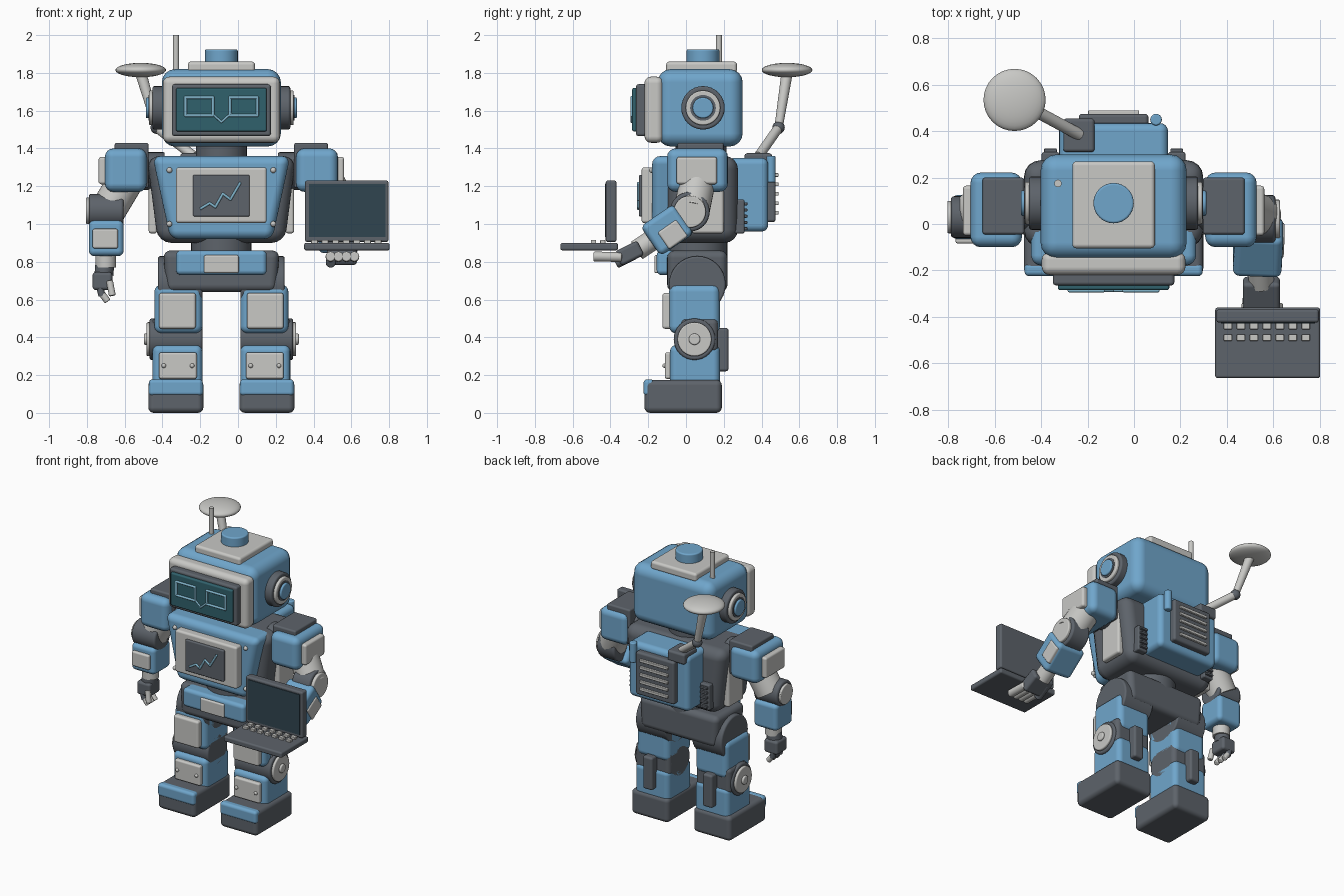
import bpy, bmesh, math
from mathutils import Matrix, Vector

old = bpy.data.objects.get("Cube")
if old:
    bpy.data.objects.remove(old)


def material(name, r, g, b):
    m = bpy.data.materials.new(name)
    m.use_nodes = True
    m.diffuse_color = (r, g, b, 1)
    m.node_tree.nodes["Principled BSDF"].inputs["Base Color"].default_value = (r, g, b, 1)
    return m


blue = material("sky blue", .16, .38, .60)
light = material("light grey", .58, .58, .56)
dark = material("dark grey", .11, .125, .145)
teal = material("screen teal", .03, .12, .15)
glow = material("pale blue line", .22, .46, .60)
glass = material("laptop glass", .03, .06, .08)
MID = -.088  # the body's own mirror plane


def finish(name, mat, bm, bevel):
    bmesh.ops.recalc_face_normals(bm, faces=bm.faces)
    mesh = bpy.data.meshes.new(name)
    bm.to_mesh(mesh)
    bm.free()
    mesh.materials.append(mat)
    ob = bpy.data.objects.new(name, mesh)
    bpy.context.collection.objects.link(ob)
    bpy.ops.object.select_all(action='DESELECT')
    ob.select_set(True)
    bpy.context.view_layer.objects.active = ob
    if bevel:
        for poly in mesh.polygons:
            poly.use_smooth = True
        mod = ob.modifiers.new("rounding", 'BEVEL')
        mod.width, mod.segments, mod.harden_normals = bevel, 4, True
        mod.limit_method, mod.angle_limit = 'ANGLE', math.radians(35)
    else:
        bpy.ops.object.shade_smooth_by_angle(angle=math.radians(40))
    return ob


def box(name, mat, xs, ys, zs, bevel=.012, taper=1):
    """Rounded box from three ranges; taper narrows its lower end in x."""
    bm = bmesh.new()
    bmesh.ops.create_cube(bm, size=1)
    for v in bm.verts:
        w = taper if v.co.z < 0 else 1
        v.co = [sum(r) / 2 + c * abs(r[1] - r[0]) * k
                for r, c, k in zip((xs, ys, zs), v.co, (w, 1, 1))]
    return finish(name, mat, bm, bevel)


def frame(a, b):
    """Matrix whose z runs from a to b and whose x stays near world x."""
    a, b = Vector(a), Vector(b)
    z = (b - a).normalized()
    x = Vector((1, 0, 0)) if abs(z.x) < .95 else Vector((0, 1, 0))
    x = (x - z * x.dot(z)).normalized()
    rot = Matrix((x, z.cross(x), z)).transposed().to_4x4()
    return Matrix.Translation((a + b) / 2) @ rot, (b - a).length


def rod(name, mat, a, b, r, bevel=0, end=None):
    m, length = frame(a, b)
    bm = bmesh.new()
    bmesh.ops.create_cone(bm, cap_ends=True, segments=32, radius1=r,
                          radius2=end or r, depth=length, matrix=m)
    return finish(name, mat, bm, bevel)


def beam(name, mat, a, b, width, depth, bevel=.012):
    m, length = frame(a, b)
    bm = bmesh.new()
    bmesh.ops.create_cube(bm, size=1, matrix=m @ Matrix.Diagonal((width, depth, length, 1)))
    return finish(name, mat, bm, bevel)


def ball(name, mat, at, size):
    bm = bmesh.new()
    bmesh.ops.create_uvsphere(bm, u_segments=32, v_segments=16, radius=1,
                              matrix=Matrix.Translation(at) @ Matrix.Diagonal((*size, 1)))
    return finish(name, mat, bm, 0)


def line(name, mat, y, points, thick, closed=False):
    """Raised line drawn on a front-facing panel, points given in x and z."""
    ends = points[1:] + points[:1] if closed else points[1:]
    for a, b in zip(points, ends):
        rod(name, mat, (a[0], y, a[1]), (b[0], y, b[1]), thick)
        ball(name + "_joint", mat, (b[0], y, b[1]), (thick,) * 3)


def span(half):
    return (MID - half, MID + half)


# Head, face and top
box("head", blue, span(.315), (-.15, .30), (1.41, 1.82), .07)
box("face_frame", light, span(.31), (-.22, -.12), (1.43, 1.78), .035)
box("face_bezel", dark, span(.262), (-.265, -.2), (1.465, 1.74), .015)
box("face_screen", teal, span(.24), (-.285, -.25), (1.49, 1.72), .01)
for s in (-1, 1):
    x0, x1 = MID + s * .045, MID + s * .19
    line("eye_frame", glow, -.287, [(x0, 1.575), (x1, 1.575), (x1, 1.67), (x0, 1.67)], .008, True)
line("nose_bridge", glow, -.287, [(MID - .05, 1.585), (MID, 1.54), (MID + .05, 1.585)], .006)
box("head_plate", light, span(.178), (-.105, .27), (1.80, 1.86), .018)
rod("top_button", blue, (MID, .09, 1.85), (MID, .09, 1.925), .087, .01)
rod("antenna", light, (-.328, .175, 1.78), (-.328, .175, 2), .016)
rod("neck", dark, (MID, .08, 1.33), (MID, .08, 1.43), .135, .01)

# Torso with chest display
box("torso", dark, span(.395), (-.1, .275), (.9, 1.36), .07, .85)
box("chest_shell", blue, span(.365), (-.18, .02), (.92, 1.36), .045, .74)
box("chest_plate", light, span(.24), (-.235, -.15), (1.005, 1.3), .015)
box("chest_screen", dark, span(.15), (-.25, -.2), (1.04, 1.26), .008)
line("chest_graph", glow, -.252,
     [(-.2, 1.08), (-.15, 1.11), (-.12, 1.09), (-.08, 1.16), (-.04, 1.13), (.01, 1.215)], .007)
rod("waist", dark, (MID, .06, .82), (MID, .06, .93), .16)

# Pelvis and belt
box("pelvis", dark, span(.308), (-.1, .22), (.64, .86), .04, .95)
box("belt", blue, span(.24), (-.155, -.05), (.73, .86), .025)
box("buckle", light, span(.092), (-.168, -.13), (.74, .835), .01)

# Backpack with vent
box("backpack", blue, span(.235), (.22, .435), (.96, 1.35), .035)
box("vent_panel", dark, span(.15), (.4, .475), (1.01, 1.31), .015)
for i in range(5):
    z = 1.06 + i * .05
    box("vent_slat", light, span(.11), (.46, .49), (z - .01, z + .01), .005)
rod("pack_valve", blue, (.095, .45, 1.22), (.095, .45, 1.36), .025, .008)

# Dish on a jointed mast
mast = [(-.235, .385, 1.36), (-.43, .49, 1.51), (-.515, .535, 1.8)]
box("dish_mount", dark, (-.305, -.17), (.31, .455), (1.3, 1.375), .015)
rod("mast_lower", light, mast[0], mast[1], .026)
ball("mast_joint", dark, mast[1], (.033,) * 3)
rod("mast_upper", light, mast[1], mast[2], .022, end=.03)
ball("dish", light, (-.515, .535, 1.815), (.134, .134, .038))

# Everything that repeats on both sides
for s, side in ((-1, "right_"), (1, "left_")):
    def x(*us):
        return tuple(MID + s * u for u in us)

    def axle(name, mat, u0, u1, y, z, r, bevel=.008):
        rod(side + name, mat, (*x(u0), y, z), (*x(u1), y, z), r, bevel)

    def part(name, mat, us, ys, zs, bevel=.012, taper=1):
        box(side + name, mat, x(*us), ys, zs, bevel, taper)

    # ears
    axle("ear_base", dark, .29, .365, .09, 1.615, .115, .012)
    axle("ear_ring", light, .34, .383, .09, 1.615, .092)
    axle("ear_recess", dark, .37, .386, .09, 1.615, .068, 0)
    axle("ear_cap", blue, .37, .4, .09, 1.615, .055)
    # torso sides, bolts and rear louvres
    part("side_panel", light, (.34, .385), (.03, .2), (.95, 1.3), .015)
    for z in (1, 1.285):
        ball(side + "chest_bolt", light, (*x(.275), -.18, z), (.015,) * 3)
    part("louvre", dark, (.235, .31), (.25, .31), (.95, 1.13), .01)
    for i in range(5):
        z = .975 + i * .033
        part("louvre_slat", dark, (.245, .3), (.3, .325), (z - .008, z + .008), .004)
    # shoulders
    axle("shoulder_joint", dark, .3, .42, .07, 1.28, .1)
    part("shoulder", blue, (.395, .617), (-.1, .222), (1.17, 1.4), .045)
    part("shoulder_strap", dark, (.385, .565), (-.045, .2), (1.19, 1.43), .012)
    part("shoulder_plate", light, (.59, .65), (-.05, .165), (1.21, 1.355), .015)
    # legs
    axle("hip", dark, .1, .335, .06, .68, .15, .012)
    part("thigh", blue, (.1, .355), (-.09, .18), (.42, .68), .04)
    part("thigh_plate", light, (.135, .33), (-.125, -.07), (.445, .635), .015)
    axle("knee", dark, .1, .38, .045, .39, .11, .012)
    part("knee_block", dark, (.1, .37), (-.03, .17), (.32, .5), .03)
    axle("knee_disc", light, .36, .396, .045, .39, .09)
    axle("knee_hub", light, .38, .41, .045, .39, .03)
    part("shin", blue, (.1, .365), (-.085, .18), (.14, .36), .035)
    part("shin_plate", light, (.13, .33), (-.112, -.07), (.18, .32), .012)
    for u in (.155, .305):
        ball(side + "shin_bolt", light, (*x(u), -.113, .25), (.012,) * 3)
    part("calf_bar", dark, (.195, .27), (.15, .225), (.22, .45), .015)
    part("foot", dark, (.095, .387), (-.22, .19), (0, .175), .03)
    part("toe_cap", blue, (.098, .384), (-.225, -.17), (.09, .178), .02)

# Right arm, hanging
rod("right_upper_arm", light, (-.6, .06, 1.22), (-.69, .05, 1.07), .095)
rod("right_elbow", dark, (-.79, .03, 1.07), (-.605, .03, 1.07), .09, .015)
rod("right_elbow_disc", light, (-.805, .03, 1.07), (-.77, .03, 1.07), .07, .006)
box("right_forearm", blue, (-.79, -.605), (-.065, .125), (.83, 1.02), .03)
box("right_forearm_plate", light, (-.77, -.635), (-.085, -.04), (.87, .975), .012)
rod("right_wrist", light, (-.7, .03, .77), (-.7, .03, .84), .055)
rod("right_cuff", dark, (-.71, .03, .73), (-.705, .03, .79), .05)
box("right_palm", dark, (-.77, -.665), (-.03, .09), (.65, .745), .018)
for i in range(3):
    y = -.01 + i * .04
    rod("right_finger", dark, (-.73, y, .66), (-.72, y, .62), .019)
    rod("right_fingertip", light, (-.72, y, .63), (-.69, y, .59), .018, .006)
rod("right_thumb", light, (-.68, -.03, .7), (-.665, -.04, .62), .018, .006)

# Left arm, raised forward
rod("left_upper_arm", light, (.47, .06, 1.22), (.55, .03, 1.07), .095)
rod("left_elbow", dark, (.47, .02, 1.065), (.61, .02, 1.065), .105, .015)
rod("left_elbow_disc", light, (.59, .02, 1.065), (.63, .02, 1.065), .085, .008)
beam("left_forearm", blue, (.54, -.01, 1.03), (.53, -.185, .91), .21, .19, .03)
beam("left_forearm_plate", light, (.63, -.02, .98), (.625, -.12, .91), .04, .11)
rod("left_wrist", light, (.545, -.17, .92), (.55, -.26, .86), .055)
beam("left_palm", dark, (.55, -.24, .875), (.55, -.36, .815), .16, .085, .018)
for i in range(4):
    px = .49 + i * .042
    rod("left_finger", light, (px, -.34, .825), (px, -.49, .828), .026, .008)
rod("left_thumb", dark, (.5, -.27, .84), (.49, -.37, .79), .026, .008)

# Laptop
box("laptop_base", dark, (.35, .803), (-.665, -.36), (.86, .9), .012)
box("laptop_lid", dark, (.355, .797), (-.425, -.368), (.905, 1.23), .012)
box("laptop_screen", glass, (.375, .78), (-.43, -.42), (.93, 1.212), 0)
for col in range(7):
    for y in (-.44, -.49):
        px = .405 + col * .056
        box("laptop_key", light, (px - .018, px + .018), (y - .014, y + .014), (.895, .916), .004)
